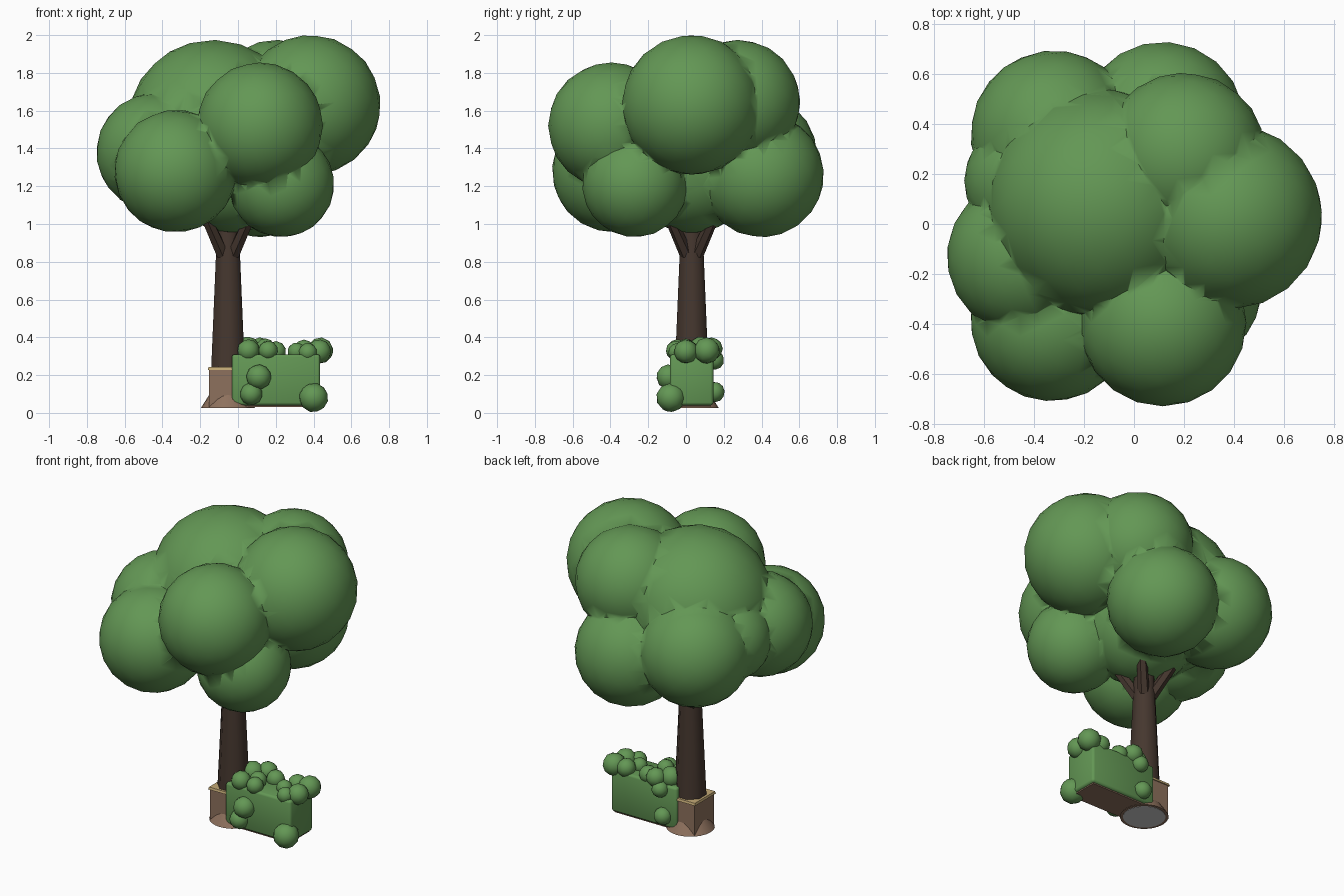
import bpy, bmesh, math
from mathutils import Matrix, Vector

if "Cube" in bpy.data.objects:
    bpy.data.objects.remove(bpy.data.objects["Cube"])

TX, TY = -0.053, 0.03   # trunk axis


def material(name, rgb):
    m = bpy.data.materials.new(name)
    m.diffuse_color = (*rgb, 1)
    m.use_nodes = True
    m.node_tree.nodes["Principled BSDF"].inputs["Base Color"].default_value = m.diffuse_color
    return m


LEAF = material("leaf_green", (0.125, 0.31, 0.09))
BARK = material("dark_bark", (0.06, 0.038, 0.028))
CLAY = material("clay", (0.27, 0.165, 0.11))
TAN = material("tan_rim", (0.55, 0.40, 0.18))


def finish(name, bm, mat=None, smooth=None):
    me = bpy.data.meshes.new(name)
    bm.to_mesh(me)
    bm.free()
    ob = bpy.data.objects.new(name, me)
    bpy.context.collection.objects.link(ob)
    if mat:
        me.materials.append(mat)
    if smooth:
        bpy.ops.object.select_all(action='DESELECT')
        ob.select_set(True)
        bpy.context.view_layer.objects.active = ob
        bpy.ops.object.shade_smooth_by_angle(angle=math.radians(smooth))
    return ob


def blobs(name, balls, detail):
    """Cluster of low-poly leaf balls given as (x, y, z, radius)."""
    bm = bmesh.new()
    for i, (x, y, z, r) in enumerate(balls):
        mat = Matrix.Translation((x, y, z)) @ Matrix.Rotation(i * 1.3, 4, (0.3, 0.5, 1))
        bmesh.ops.create_icosphere(bm, subdivisions=detail, radius=r, matrix=mat)
    return finish(name, bm, LEAF, 60)


def tube(name, p0, p1, r0, r1, sides, mat, smooth=None, turn=0.0):
    """Tapered prism between two points."""
    p0, p1 = Vector(p0), Vector(p1)
    d = p1 - p0
    rot = Vector((0, 0, 1)).rotation_difference(d).to_matrix().to_4x4()
    bm = bmesh.new()
    bmesh.ops.create_cone(bm, cap_ends=True, segments=sides, radius1=r0, radius2=r1,
                          depth=d.length,
                          matrix=Matrix.Translation((p0 + p1) / 2) @ rot @ Matrix.Rotation(turn, 4, 'Z'))
    return finish(name, bm, mat, smooth)


def box(name, lo, hi, mat, bevel=0.0):
    lo, hi = Vector(lo), Vector(hi)
    bm = bmesh.new()
    bmesh.ops.create_cube(bm, size=1, matrix=Matrix.Translation((lo + hi) / 2)
                          @ Matrix.Diagonal((*(hi - lo), 1)))
    if bevel:
        bmesh.ops.bevel(bm, geom=bm.edges[:], offset=bevel, segments=2, profile=0.5, affect='EDGES')
    return finish(name, bm, mat, 50 if bevel else None)


# Tree crown: leaf balls united into one skin
crown = blobs("canopy", [
    (0.115, -0.395, 1.52, 0.335),  # front right
    (-0.33, -0.385, 1.28, 0.325),  # front left
    (0.385, 0.03, 1.63, 0.37),     # right
    (-0.13, 0.08, 1.515, 0.46),    # top
    (0.20, 0.275, 1.645, 0.33),    # back right
    (-0.435, -0.13, 1.38, 0.315),  # left
    (-0.32, 0.36, 1.36, 0.335),    # back left
    (0.115, 0.40, 1.26, 0.33),     # back
    (0.23, -0.27, 1.21, 0.28),     # lower right
    (-0.42, 0.17, 1.40, 0.26),     # left gap
], 3)
core = blobs("canopy_core", [(-0.03, 0.03, 1.29, 0.34)], 3)
core.hide_render = True
core.hide_set(True)
union = crown.modifiers.new("unite", 'BOOLEAN')
union.operation = 'UNION'
union.object = core
union.solver = 'EXACT'
union.use_self = True

# Trunk and four diagonal branches
tube("trunk", (TX, TY, 0.15), (TX, TY, 0.99), 0.10, 0.062, 8, BARK, 50, math.pi / 8)
for i in range(4):
    a = (i + 0.5) * math.pi / 2
    c, s = math.cos(a), math.sin(a)
    tube(f"branch_{i}", (TX + 0.04 * c, TY + 0.04 * s, 0.84),
         (TX + 0.16 * c, TY + 0.16 * s, 1.03), 0.036, 0.030, 6, BARK)

# Square planter with flared round foot
Q = math.pi / 4
tube("planter_foot", (TX, TY, 0.027), (TX, TY, 0.11), 0.143, 0.09, 24, CLAY, 40)
tube("planter_body", (TX, TY, 0.032), (TX, TY, 0.23), 0.141, 0.141, 4, CLAY, None, Q)
tube("planter_rim", (TX, TY, 0.228), (TX, TY, 0.243), 0.151, 0.146, 4, TAN, None, Q)
tube("planter_underside", (TX, TY, 0.025), (TX, TY, 0.03), 0.125, 0.125, 24, None)

# Hedge box on a thin base
box("hedge", (-0.033, -0.085, 0.04), (0.435, 0.145, 0.31), LEAF, 0.015)
box("hedge_base", (-0.015, -0.07, 0.032), (0.42, 0.13, 0.05), CLAY)

# Leaf tufts over the hedge
blobs("hedge_tufts", [
    (0.055, -0.045, 0.33, 0.06), (0.05, 0.08, 0.34, 0.065), (0.12, 0.135, 0.34, 0.06),
    (0.145, 0.0, 0.342, 0.052), (0.20, 0.10, 0.325, 0.055), (0.16, -0.055, 0.33, 0.052),
    (0.31, 0.03, 0.325, 0.048), (0.35, 0.11, 0.33, 0.058), (0.43, 0.0, 0.325, 0.064),
    (0.435, 0.11, 0.33, 0.07), (0.37, -0.045, 0.32, 0.05), (0.08, 0.15, 0.28, 0.052),
    (0.11, -0.09, 0.19, 0.067), (0.07, -0.085, 0.10, 0.06), (0.40, -0.08, 0.081, 0.078),
    (0.06, 0.15, 0.11, 0.055),
], 2)
